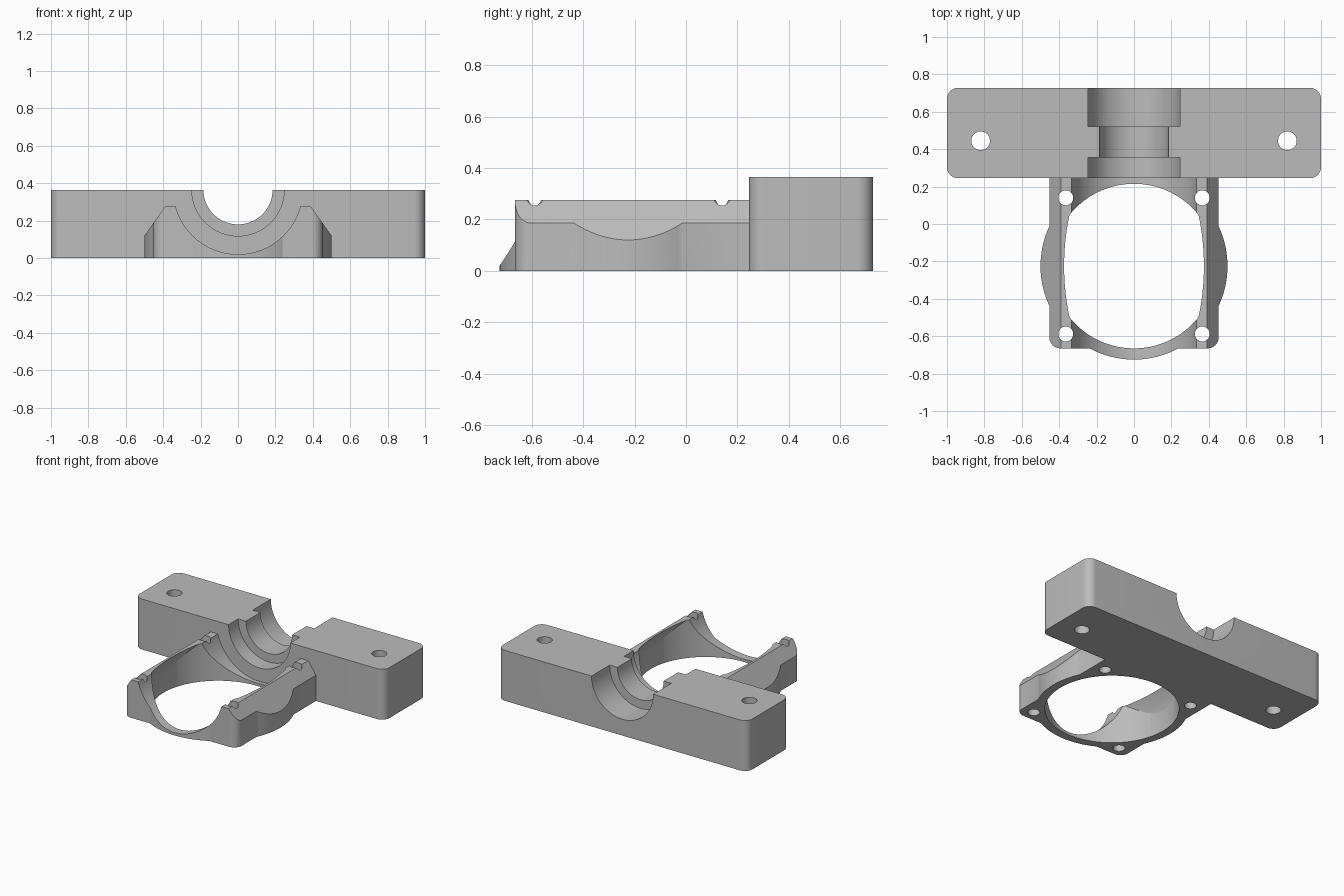
import bpy
import bmesh
from math import cos, sin, pi
from mathutils import Vector

if "Cube" in bpy.data.objects:
    bpy.data.objects.remove(bpy.data.objects["Cube"], do_unlink=True)

grey = bpy.data.materials.new("plain_grey")
grey.use_nodes = True
color = (0.5, 0.5, 0.5, 1)
grey.diffuse_color = color
grey.node_tree.nodes["Principled BSDF"].inputs["Base Color"].default_value = color

BORE_Y = -0.225      # centre of the round opening
AXIS_Z = 0.365       # height of the shaft axis
SEAM_Y = 0.245       # front face of the mounting block


def add_object(name, bm):
    bmesh.ops.recalc_face_normals(bm, faces=bm.faces)
    mesh = bpy.data.meshes.new(name)
    bm.to_mesh(mesh)
    bm.free()
    mesh.materials.append(grey)
    obj = bpy.data.objects.new(name, mesh)
    bpy.context.collection.objects.link(obj)
    return obj


def prism(name, outline, start, end, axis="z"):
    """Extrude an outline of (x, y) points along z, or (x, z) points along y."""
    bm = bmesh.new()
    if axis == "z":
        points, step = [(a, b, start) for a, b in outline], Vector((0, 0, end - start))
    else:
        points, step = [(a, start, b) for a, b in outline], Vector((0, end - start, 0))
    face = bm.faces.new([bm.verts.new(p) for p in points])
    moved = bmesh.ops.extrude_face_region(bm, geom=[face], use_keep_orig=True)
    verts = [v for v in moved["geom"] if isinstance(v, bmesh.types.BMVert)]
    bmesh.ops.translate(bm, verts=verts, vec=step)
    return add_object(name, bm)


def arc(cx, cy, r, a0=0.0, a1=2 * pi, n=96):
    return [(cx + r * cos(a0 + (a1 - a0) * i / n), cy + r * sin(a0 + (a1 - a0) * i / n))
            for i in range(n)]


def rounded(x, y0, y1, r_front, r_back):
    """Rectangle outline centred on x = 0 with rounded front and back corners."""
    pts = []
    corners = ((1, y1, r_back), (-1, y1, r_back), (-1, y0, r_front), (1, y0, r_front))
    for i, (side, y, r) in enumerate(corners):
        if r == 0:
            pts.append((side * x, y))
            continue
        cy = y - r if y == y1 else y + r
        a = i * pi / 2
        pts += arc(side * (x - r), cy, r, a, a + pi / 2 * 13 / 12, 13)
    return pts


def combine(target, tool, operation):
    mod = target.modifiers.new("combine", "BOOLEAN")
    mod.operation, mod.solver, mod.object = operation, "EXACT", tool
    bpy.context.view_layer.objects.active = target
    bpy.ops.object.modifier_apply(modifier=mod.name)
    bpy.data.objects.remove(tool, do_unlink=True)


# Mounting block with a stepped shaft seat and two bolt holes
block = prism("mounting_block", rounded(1, SEAM_Y, 0.728, 0.06, 0.06), 0, AXIS_Z)
for r, y0, y1 in ((0.185, 0.2, 0.8), (0.247, 0.2, 0.355), (0.247, 0.52, 0.8)):
    combine(block, prism("seat_cutter", arc(0, AXIS_Z, r), y0, y1, "y"), "DIFFERENCE")
for side in (-1, 1):
    combine(block, prism("bolt_cutter", arc(side * 0.82, 0.445, 0.05, n=48), -0.1, 0.6),
            "DIFFERENCE")

# Housing: square body merged with a round drum, trimmed to sloping shoulders
housing = prism("bearing_housing", rounded(0.453, -0.665, 0.26, 0.06, 0), 0, 0.4)
combine(housing, prism("drum", arc(0, BORE_Y, 0.5, n=128), 0, 0.4), "UNION")
shoulders = [(-0.656, -0.1), (0.656, -0.1), (0.39, 0.275), (-0.39, 0.275)]
combine(housing, prism("shoulder_trim", shoulders, -0.9, 0.5, "y"), "INTERSECT")

# Wide trough along the shaft axis
combine(housing, prism("trough_cutter", arc(0, AXIS_Z, 0.345, n=128), -0.9, 0.5, "y"),
        "DIFFERENCE")

# Round opening whose side walls lean inwards near the top
bore = prism("bore_cutter", arc(0, BORE_Y, 0.44, n=128), -0.1, 0.38)
bm = bmesh.new()
bmesh.ops.create_uvsphere(bm, u_segments=96, v_segments=64, radius=1)
bmesh.ops.scale(bm, verts=bm.verts, vec=(0.464, 0.884, 0.464))
bmesh.ops.translate(bm, verts=bm.verts, vec=(0, BORE_Y, 0))
combine(bore, add_object("bulge", bm), "INTERSECT")
combine(housing, bore, "DIFFERENCE")

# Four small screw holes in the rails
for x in (-0.365, 0.365):
    for y in (-0.588, 0.14):
        combine(housing, prism("screw_cutter", arc(x, y, 0.04, n=40), -0.1, 0.5),
                "DIFFERENCE")

# Join into one solid casting
combine(block, housing, "UNION")
block.name = "bearing_bracket"
bpy.ops.object.select_all(action="DESELECT")
block.select_set(True)
bpy.context.view_layer.objects.active = block
bpy.ops.object.shade_smooth_by_angle(angle=pi / 7)
